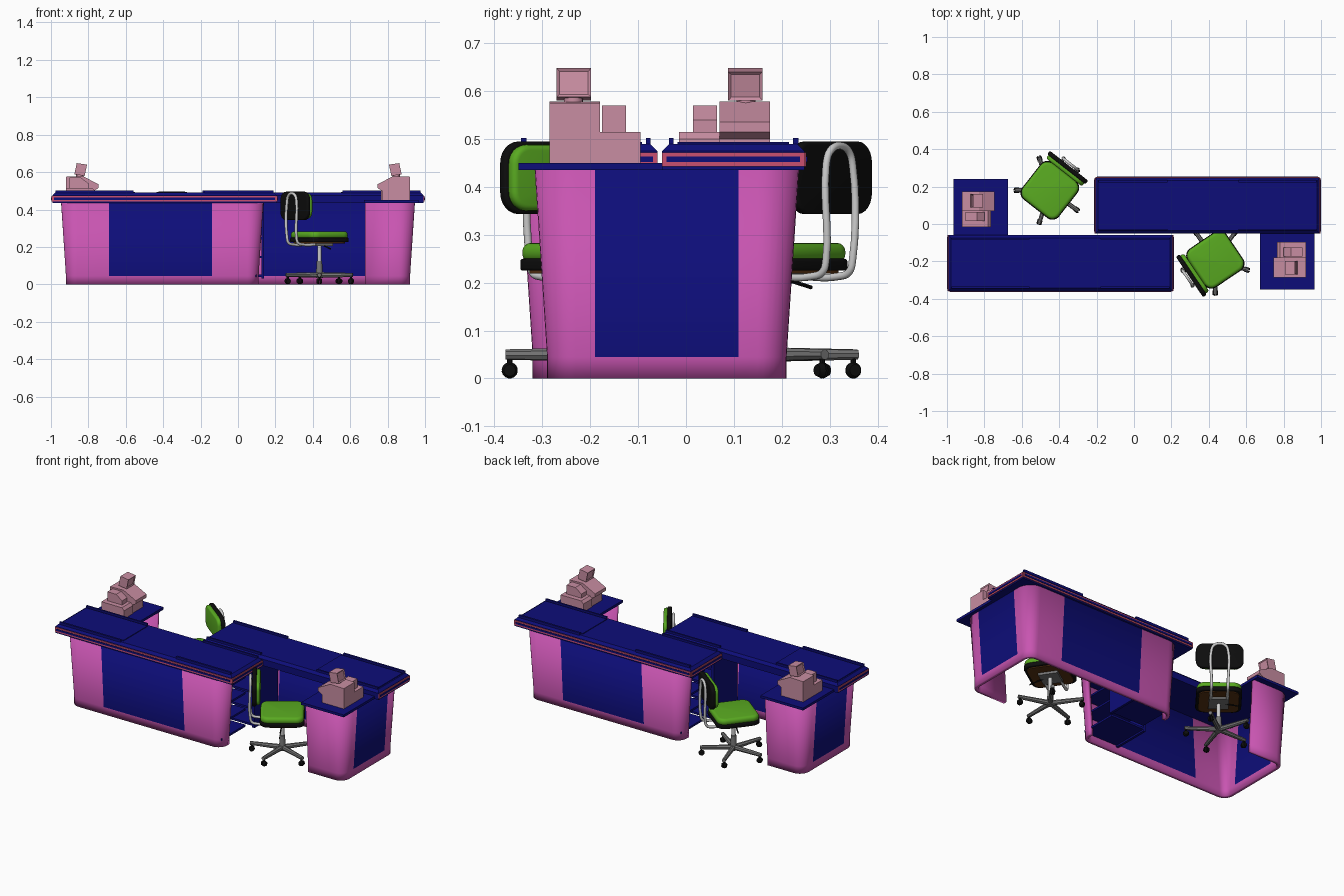
import bpy, bmesh
from math import pi, cos, sin, radians
from mathutils import Matrix, Vector

cube = bpy.data.objects.get("Cube")
if cube:
    bpy.data.objects.remove(cube)


def material(name, rgb):
    m = bpy.data.materials.new(name)
    m.use_nodes = True
    m.diffuse_color = (*rgb, 1)
    m.node_tree.nodes["Principled BSDF"].inputs["Base Color"].default_value = (*rgb, 1)
    return m


NAVY = material("navy", (0.004, 0.004, 0.19))
MAGENTA = material("magenta", (0.58, 0.09, 0.44))
TRIM = material("rose trim", (0.6, 0.08, 0.16))
DUSTY = material("dusty pink", (0.58, 0.27, 0.36))
GREEN = material("green fabric", (0.1, 0.4, 0.015))
BLACK = material("black plastic", (0.004, 0.004, 0.004))
CHROME = material("light grey metal", (0.6, 0.6, 0.6))
STEEL = material("grey metal", (0.18, 0.18, 0.18))
BROWN = material("brown board", (0.1, 0.032, 0.006))

place = Matrix()  # where the current assembly stands


def finish(name, bm, *mats, smooth=False):
    bmesh.ops.recalc_face_normals(bm, faces=bm.faces)
    bm.transform(place)
    me = bpy.data.meshes.new(name)
    bm.to_mesh(me)
    bm.free()
    for m in mats:
        me.materials.append(m)
    ob = bpy.data.objects.new(name, me)
    bpy.context.collection.objects.link(ob)
    if smooth:
        bpy.ops.object.select_all(action='DESELECT')
        ob.select_set(True)
        bpy.context.view_layer.objects.active = ob
        bpy.ops.object.shade_smooth_by_angle(angle=radians(40))
    return ob


def box(name, mat, x, y, z, corner=0, edge=0, axis=2, taper=0):
    """Box from three ranges; corner rounds the edges along axis, edge the rims."""
    bm = bmesh.new()
    bmesh.ops.create_cube(bm, size=1)
    for v in bm.verts:
        inset = taper if v.co.z > 0 else 0
        v.co = [(a + b) / 2 + c * (b - a - (2 * inset if i < 2 else 0))
                for i, ((a, b), c) in enumerate(zip((x, y, z), v.co))]
    if corner:
        es = [e for e in bm.edges
              if abs((e.verts[0].co - e.verts[1].co).normalized()[axis]) > 0.9]
        bmesh.ops.bevel(bm, geom=es, offset=corner, segments=6, profile=0.5, affect='EDGES')
    if edge:
        bm.normal_update()
        es = [e for e in bm.edges if any(abs(f.normal[axis]) > 0.9 for f in e.link_faces)]
        bmesh.ops.bevel(bm, geom=es, offset=edge, segments=4, profile=0.5, affect='EDGES')
    return finish(name, bm, mat, smooth=bool(corner))


def prism(name, mat, profile, y0, y1, frame=0):
    """Side profile in x and z, extruded along y."""
    bm = bmesh.new()
    f = bm.faces.new([bm.verts.new((x, y0, z)) for x, z in profile])
    new = bmesh.ops.extrude_face_region(bm, geom=[f])["geom"]
    bmesh.ops.translate(bm, vec=(0, y1 - y0, 0),
                        verts=[g for g in new if isinstance(g, bmesh.types.BMVert)])
    bmesh.ops.recalc_face_normals(bm, faces=bm.faces)
    if frame:
        ends = [g for g in bm.faces if abs(g.normal.x) > 0.9]
        bmesh.ops.inset_individual(bm, faces=ends, thickness=frame, depth=-frame / 2)
    return finish(name, bm, mat)


def rod(name, mat, r1, r2, a, b, sides=16):
    a, b = Vector(a), Vector(b)
    bm = bmesh.new()
    turn = Vector((0, 0, 1)).rotation_difference(b - a).to_matrix().to_4x4()
    bmesh.ops.create_cone(bm, cap_ends=True, segments=sides, radius1=r1, radius2=r2,
                          depth=(b - a).length, matrix=Matrix.Translation((a + b) / 2) @ turn)
    return finish(name, bm, mat, smooth=True)


def footprint(out):
    """Open outline of the counter wall, pushed outward by out."""
    left, right, front, back = -0.92 - out, 0.11 + out, -0.32 - out, 0.18 + out
    r = 0.06 + out

    def arc(cx, cy, start):
        return [(cx + r * cos(t), cy + r * sin(t))
                for t in (start + pi / 2 * i / 8 for i in range(9))]
    return ([(-0.68, back)] + arc(left + r, back - r, pi / 2)
            + [(left, 0.08), (left, -0.22)] + arc(left + r, front + r, pi)
            + [(-0.69, front), (-0.14, front)] + arc(right - r, front + r, 1.5 * pi)
            + [(right, -0.24)])


def counter_wall():
    bm = bmesh.new()
    rings = [[bm.verts.new((x, y, z)) for x, y in footprint(out)]
             for z, out in ((0, 0), (0.045, 0), (0.437, 0.026))]
    for level, (lo, hi) in enumerate(zip(rings, rings[1:])):
        for i in range(len(lo) - 1):
            f = bm.faces.new((lo[i], lo[i + 1], hi[i + 1], hi[i]))
            a, b = lo[i].co, lo[i + 1].co
            on_panel = abs((a - b).length - 0.3) < 0.01 or abs((a - b).length - 0.55) < 0.01
            f.material_index = int(level == 1 and on_panel)
    ob = finish("counter_wall", bm, MAGENTA, NAVY, smooth=True)
    solid = ob.modifiers.new("thickness", 'SOLIDIFY')
    solid.thickness = 0.02
    # the wall grows inward, toward the staff side
    solid.offset = -1
    return ob


def counter():
    counter_wall()
    # long worktop with chamfered upper edge
    x, y = (-0.993, 0.207), (-0.357, -0.06)
    box("worktop", NAVY, x, y, (0.435, 0.475))
    box("worktop_upper", NAVY, x, y, (0.475, 0.49), taper=0.015)
    for xr in ((-0.975, -0.56), (-0.18, 0.19)):
        for yr in ((-0.345, -0.333), (-0.084, -0.074)):
            box("worktop_rail", NAVY, xr, yr, (0.485, 0.502))
    box("belt_plate", NAVY, (-0.97, -0.552), (-0.325, -0.092), (0.488, 0.494))
    # bumper: rose strip with a navy inlay on the front and both ends
    for mat, grow, m, name in ((TRIM, 0.004, 0, "bumper"), (NAVY, 0.007, 0.009, "bumper_inlay")):
        z = (0.443 + m, 0.472 - m)
        box(name + "_front", mat, (x[0] + m, x[1] - m), (y[0] - grow, y[0]), z)
        box(name + "_left", mat, (x[0] - grow, x[0]), (y[0] + m, y[1] - m), z)
        box(name + "_right", mat, (x[1], x[1] + grow), (y[0] + m, y[1] - m), z)
    # side return top
    box("return_top", NAVY, (-0.965, -0.675), (-0.07, 0.24), (0.435, 0.45))
    # open shelves at the far end
    box("shelf_side", NAVY, (-0.14, -0.125), (-0.3, -0.07), (0.03, 0.435))
    for z in (0.04, 0.14, 0.24, 0.34):
        box("shelf", NAVY, (-0.13, 0.1), (-0.3, -0.07), (z, z + 0.012))
    # cash register
    prism("register_body", DUSTY, [(-0.92, 0.45), (-0.77, 0.45), (-0.77, 0.5), (-0.745, 0.515),
          (-0.745, 0.535), (-0.83, 0.578), (-0.92, 0.575)], 0.07, 0.175)
    prism("register_drawer", DUSTY, [(-0.92, 0.45), (-0.765, 0.45), (-0.765, 0.5),
          (-0.78, 0.515), (-0.92, 0.515)], -0.015, 0.07)
    prism("receipt_printer", DUSTY, [(-0.9, 0.515), (-0.8, 0.515), (-0.8, 0.54),
          (-0.84, 0.57), (-0.9, 0.57)], 0.015, 0.065)
    rod("monitor_neck", DUSTY, 0.02, 0.02, (-0.845, 0.125, 0.565), (-0.845, 0.125, 0.6))
    prism("monitor", DUSTY, [(-0.875, 0.588), (-0.82, 0.58), (-0.807, 0.64), (-0.862, 0.648)],
          0.088, 0.16, frame=0.009)


def chair():
    """Swivel chair, backrest toward local +x."""
    box("seat_board", BROWN, (-0.11, 0.11), (-0.11, 0.11), (0.219, 0.23), corner=0.04)
    box("seat_shell", BLACK, (-0.125, 0.125), (-0.125, 0.125), (0.225, 0.25), 0.045, 0.006)
    box("seat_cushion", GREEN, (-0.122, 0.122), (-0.122, 0.122), (0.242, 0.283), 0.045, 0.018)
    box("back_shell", BLACK, (0.143, 0.167), (-0.13, 0.13), (0.343, 0.495), 0.045, 0.008, axis=0)
    box("back_cushion", GREEN, (0.122, 0.15), (-0.122, 0.122), (0.35, 0.488), 0.04, 0.012, axis=0)
    # bent tube carrying the backrest
    half = [(0.04, 0.045, 0.213), (0.14, 0.045, 0.213), (0.168, 0.045, 0.222),
            (0.178, 0.045, 0.25), (0.178, 0.045, 0.445), (0.178, 0.032, 0.474)]
    path = half + [(0.178, 0, 0.486)] + [(x, -y, z) for x, y, z in reversed(half)]
    cu = bpy.data.curves.new("back_tube", 'CURVE')
    cu.dimensions = '3D'
    cu.bevel_depth = 0.008
    cu.bevel_resolution = 3
    cu.resolution_u = 5
    sp = cu.splines.new('BEZIER')
    sp.bezier_points.add(len(path) - 1)
    for p, co in zip(sp.bezier_points, path):
        p.co = co
        p.handle_left_type = p.handle_right_type = 'AUTO'
    tube = bpy.data.objects.new("back_tube", cu)
    me = bpy.data.meshes.new_from_object(tube)
    bpy.data.objects.remove(tube)
    bm = bmesh.new()
    bm.from_mesh(me)
    for f in bm.faces:
        f.material_index = 0
    me.materials.clear()
    finish("back_tube", bm, CHROME, smooth=True)
    # column, bracket and lever
    rod("gas_column", CHROME, 0.011, 0.011, (0, 0, 0.1), (0, 0, 0.215))
    rod("column_sleeve", STEEL, 0.019, 0.015, (0, 0, 0.035), (0, 0, 0.125))
    box("seat_bracket", STEEL, (-0.05, 0.06), (-0.055, 0.055), (0.205, 0.22))
    rod("lever", BLACK, 0.004, 0.004, (0, 0.03, 0.21), (0.01, 0.12, 0.19), 8)
    # five spokes with casters
    for i in range(5):
        t = radians(56 + 72 * i)
        d = Vector((cos(t), sin(t), 0))
        up = Vector((0, 0, 1))
        rod("spoke", STEEL, 0.015, 0.011, d * 0.01 + up * 0.05, d * 0.187 + up * 0.05, 8)
        rod("caster_stem", BLACK, 0.006, 0.006, d * 0.178 + up * 0.02, d * 0.178 + up * 0.045, 8)
        side = Vector((-d.y, d.x, 0))
        hub = d * 0.178 + up * 0.017
        for s in (-1, 1):
            rod("caster_wheel", BLACK, 0.017, 0.012, hub + side * s * 0.002, hub + side * s * 0.014)


# two counters, one turned half round against the other
for turn in (0, pi):
    pivot = Matrix.Translation((0, -0.055, 0))
    place = pivot @ Matrix.Rotation(turn, 4, 'Z') @ pivot.inverted()
    counter()

# one chair for each counter
for cx, cy, angle in ((-0.45, 0.18, 52), (0.435, -0.19, 214)):
    place = Matrix.Translation((cx, cy, 0)) @ Matrix.Rotation(radians(angle), 4, 'Z')
    chair()
